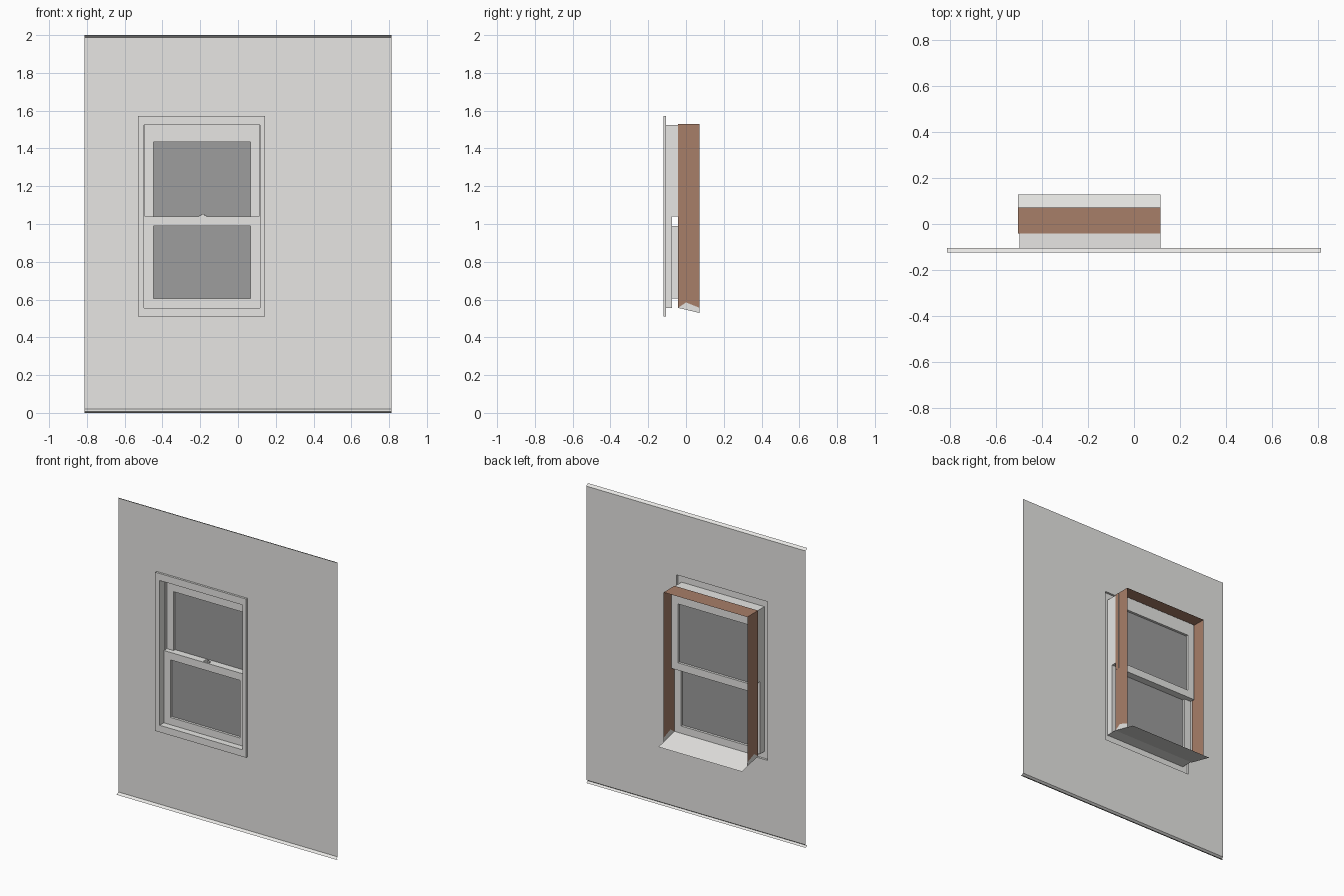
import bpy

if "Cube" in bpy.data.objects:
    bpy.data.objects.remove(bpy.data.objects["Cube"])


def material(name, rgb):
    m = bpy.data.materials.new(name)
    m.diffuse_color = (*rgb, 1)
    m.use_nodes = True
    m.node_tree.nodes["Principled BSDF"].inputs["Base Color"].default_value = m.diffuse_color
    return m


WHITE = material("off_white", (0.80, 0.795, 0.775))
GLASS = material("grey_glass", (0.34, 0.34, 0.34))
BROWN = material("brown_reveal", (0.39, 0.21, 0.14))


def sheet(name, polys, mat):
    """Mesh made of separate flat polygons given as corner points."""
    verts, faces = [], []
    for p in polys:
        faces.append(range(len(verts), len(verts) + len(p)))
        verts += p
    me = bpy.data.meshes.new(name)
    me.from_pydata(verts, [], [list(f) for f in faces])
    me.materials.append(mat)
    ob = bpy.data.objects.new(name, me)
    bpy.context.collection.objects.link(ob)
    return ob


def corners(r, y):
    x0, x1, z0, z1 = r
    return [(x0, y, z0), (x1, y, z0), (x1, y, z1), (x0, y, z1)]


def ring(outer, inner, y, back=False):
    """Flat rectangular frame facing the front, or the back."""
    o, i = corners(outer, y), corners(inner, y)
    quads = [[o[k], o[(k + 1) % 4], i[(k + 1) % 4], i[k]] for k in range(4)]
    return [q[::-1] for q in quads] if back else quads


def tube(r, y0, y1, inward, sides=(0, 1, 2, 3)):
    """Walls of a rectangle swept in y: 0 bottom, 1 right, 2 top, 3 left."""
    a, b = corners(r, y0), corners(r, y1)
    quads = [[a[k], b[k], b[(k + 1) % 4], a[(k + 1) % 4]] for k in sides]
    return [q if inward else q[::-1] for q in quads]


def strip(x0, x1, profile):
    """Profile of (y, z) points extruded along x."""
    return [[(x0, *p), (x1, *p), (x1, *q), (x0, *q)]
            for p, q in zip(profile, profile[1:])]


# Key planes, front to back
FRONT, WALL, LOW, MID, BACK, OUT = -0.119, -0.105, -0.075, -0.042, -0.01, 0.072
CASING = (-0.53, 0.143, 0.51, 1.572)
OPEN = (-0.497, 0.116, 0.556, 1.525)
W = 0.812

# Wall with a window hole and narrow flared edges at top and bottom
sheet("wall", ring((-W, W, 0.02, 1.987), CASING, WALL), WHITE)
sheet("wall_top_edge", strip(-W, W, [(WALL, 1.987), (-0.123, 2.0)]), WHITE)
sheet("wall_bottom_edge",
      strip(-W, W, [(-0.105, 0.0), (-0.123, 0.008), (WALL, 0.02)][::-1]), WHITE)

# Window casing and the lining of the opening
sheet("casing", ring(CASING, OPEN, FRONT) + tube(CASING, FRONT, WALL, False), WHITE)
upper_part = (OPEN[0], OPEN[1], 1.04, OPEN[3])
lower_part = (OPEN[0], OPEN[1], OPEN[2], 1.04)
sheet("lining", tube(upper_part, FRONT, MID, True, (1, 2, 3))
      + tube(lower_part, FRONT, LOW, True, (0, 1, 3)), WHITE)

# Slim sash guides on both upper jambs
for side, x, d in (("left", OPEN[0], 0.004), ("right", OPEN[1], -0.004)):
    sheet("sash_guide_" + side,
          [[(x + d, -0.068, 1.04), (x + d, -0.058, 1.04),
            (x + d, -0.058, 1.525), (x + d, -0.068, 1.525)],
           [(x, -0.068, 1.04), (x + d, -0.068, 1.04),
            (x + d, -0.068, 1.525), (x, -0.068, 1.525)],
           [(x + d, -0.058, 1.04), (x, -0.058, 1.04),
            (x, -0.058, 1.525), (x + d, -0.058, 1.525)]], WHITE)


# Two sliding sashes, each with a pane set in the middle
def sash(name, z0, z1, p0, p1, y0, y1):
    outer = (OPEN[0], OPEN[1], z0, z1)
    pane = (-0.447, 0.066, p0, p1)
    sheet(name, ring(outer, pane, y0) + ring(outer, pane, y1, True)
          + tube(pane, y0, y1, True)
          + tube(outer, y0, y1, False, (0, 2)), WHITE)
    sheet(name + "_glass", [corners(pane, (y0 + y1) / 2)], GLASS)


sash("lower_sash", OPEN[2], 1.04, 0.605, 0.99, LOW, MID)
sash("upper_sash", 0.99, OPEN[3], 1.04, 1.434, MID, BACK)

# Catch on the meeting rail
for name, hx, hy, z0, z1 in (("catch_base", 0.02, 0.01, 1.04, 1.046),
                             ("catch_knob", 0.009, 0.007, 1.046, 1.054)):
    r = (-0.187 - hx, -0.187 + hx, z0, z1)
    sheet(name, [corners(r, -0.06 - hy), corners(r, -0.06 + hy)[::-1]]
          + tube(r, -0.06 - hy, -0.06 + hy, False), WHITE)

# Brown reveal behind the window, with pale sill upstands at the feet
X0, X1, TOP = -0.504, 0.115, 1.53
sheet("reveal_top", strip(X0, X1, [(MID, TOP), (OUT, TOP)]), BROWN)
for side, x in (("left", X0), ("right", X1)):
    sheet("reveal_" + side,
          [[(x, MID, 0.556), (x, 0.0, 0.585), (x, OUT, 0.556),
            (x, OUT, TOP), (x, MID, TOP)]], BROWN)
    sheet("sill_upstand_" + side,
          [[(x, MID, 0.556), (x, OUT, 0.529), (x, OUT, 0.556),
            (x, 0.0, 0.585)]], WHITE)

# Sloping outer sill
sheet("sill", strip(X0, X1, [(MID, 0.556), (0.127, 0.516)]), WHITE)
